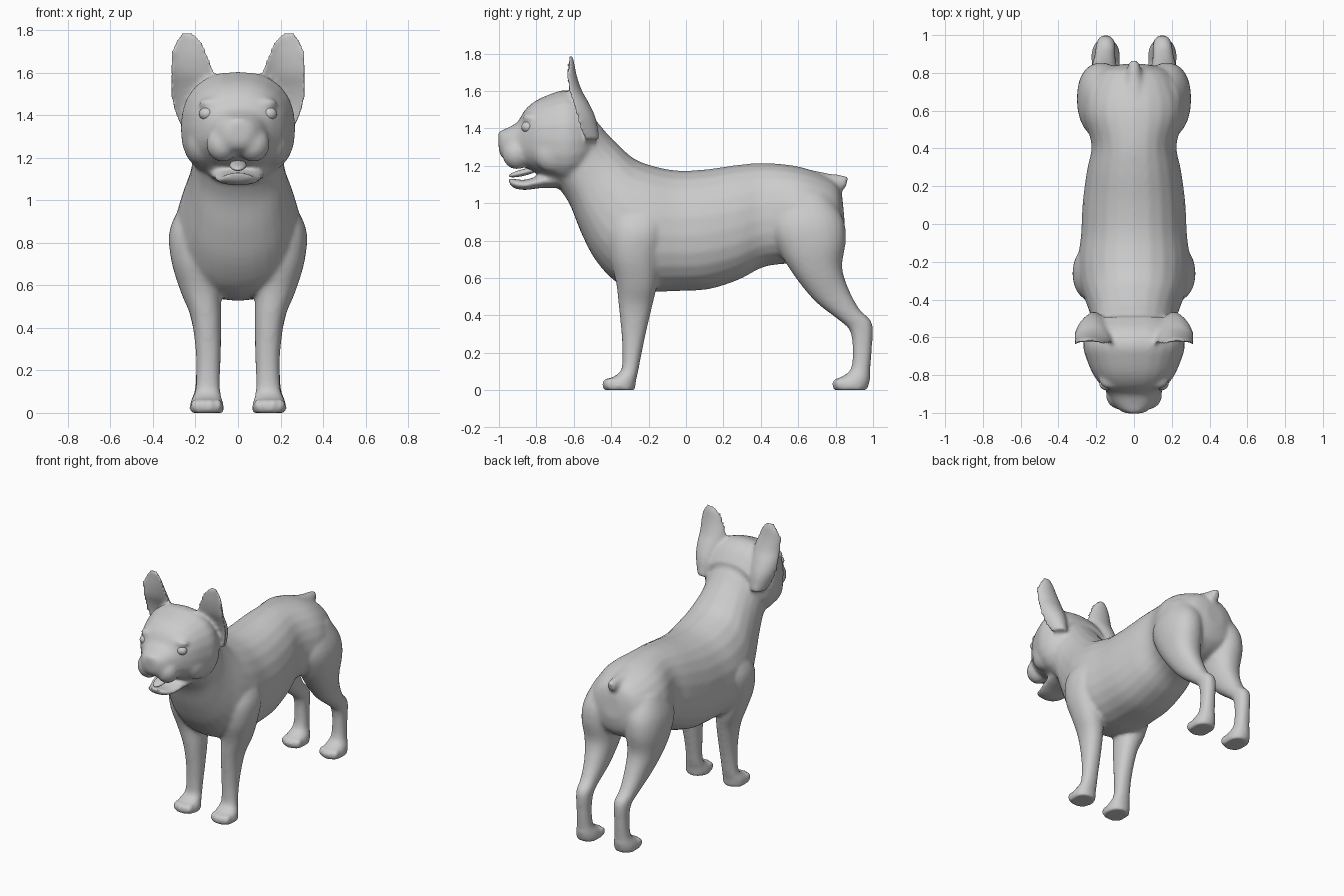
import bpy, bmesh, math
from mathutils import Vector, Matrix

coat = bpy.data.materials.new("grey_coat")
coat.diffuse_color = (0.6, 0.6, 0.6, 1)


def spline(rows, steps=4):
    """Catmull-Rom interpolation through rows of numbers."""
    out = []
    for i in range(len(rows) - 1):
        p = [rows[max(i - 1, 0)], rows[i], rows[i + 1], rows[min(i + 2, len(rows) - 1)]]
        for k in range(steps):
            t = k / steps
            out.append([0.5 * (2 * b + (c - a) * t + (2 * a - 5 * b + 4 * c - d) * t * t
                               + (3 * b - a - 3 * c + d) * t ** 3) for a, b, c, d in zip(*p)])
    return out + [list(rows[-1])]


def loft(bm, rows, side=1, power=2.0, bias=0.0, scoop=0.0, n=24):
    """Each row: first point (y, z), opposite point (y, z), centre x, half width."""
    rings = []
    for ya, za, yb, zb, cx, hw in spline(rows):
        ring = []
        for i in range(n):
            a = 2 * math.pi * i / n
            u = math.copysign(abs(math.cos(a)) ** (2 / power), math.cos(a))
            v = math.copysign(abs(math.sin(a)) ** (2 / power), math.sin(a))
            if v > 0:
                v *= 1 - scoop
            t = 0.5 + 0.5 * v - bias * (1 - v * v)
            ring.append(bm.verts.new((side * (cx + hw * u), yb + (ya - yb) * t, zb + (za - zb) * t)))
        rings.append(ring)
    for r, s in zip(rings, rings[1:]):
        for i in range(n):
            bm.faces.new((r[i], r[(i + 1) % n], s[(i + 1) % n], s[i]))
    bm.faces.new(rings[0])
    bm.faces.new(rings[-1])


def ball(bm, loc, size, tilt=0.0):
    m = Matrix.Translation(loc) @ Matrix.Rotation(tilt, 4, 'X') @ Matrix.Diagonal((*size, 1))
    bmesh.ops.create_uvsphere(bm, u_segments=20, v_segments=12, radius=1, matrix=m)


def finish(bm, name):
    bmesh.ops.recalc_face_normals(bm, faces=bm.faces)
    for f in bm.faces:
        f.smooth = True
    me = bpy.data.meshes.new(name)
    bm.to_mesh(me)
    bm.free()
    me.materials.append(coat)
    ob = bpy.data.objects.new(name, me)
    bpy.context.collection.objects.link(ob)
    return ob


body = bmesh.new()

# Torso and neck, rump to skull
loft(body, [
    (.835, 1.04, .85, .88, 0, .07), (.80, 1.11, .82, .77, 0, .18), (.70, 1.165, .72, .70, 0, .25),
    (.58, 1.20, .58, .68, 0, .27), (.42, 1.215, .42, .66, 0, .225), (.28, 1.205, .28, .59, 0, .25),
    (.10, 1.18, .12, .54, 0, .272), (-.05, 1.175, -.05, .53, 0, .28), (-.18, 1.20, -.20, .53, 0, .295),
    (-.28, 1.24, -.36, .57, 0, .285), (-.36, 1.31, -.48, .69, 0, .25), (-.42, 1.37, -.56, .84, 0, .225),
    (-.47, 1.43, -.62, .99, 0, .215), (-.52, 1.48, -.68, 1.08, 0, .21),
    (-.58, 1.52, -.72, 1.12, 0, .2)], power=2.2, bias=.04)

# Skull and muzzle
loft(body, [
    (-.49, 1.48, -.50, 1.20, 0, .19), (-.56, 1.57, -.56, 1.13, 0, .245), (-.64, 1.605, -.64, 1.10, 0, .27),
    (-.72, 1.585, -.72, 1.12, 0, .25), (-.80, 1.55, -.80, 1.16, 0, .215), (-.86, 1.50, -.86, 1.19, 0, .17),
    (-.90, 1.435, -.90, 1.21, 0, .135), (-.95, 1.405, -.95, 1.225, 0, .11),
    (-.99, 1.385, -.985, 1.245, 0, .075), (-1.005, 1.35, -1.0, 1.28, 0, .04)], power=2.4, bias=.03)

# Lower jaw
loft(body, [
    (-.68, 1.18, -.68, 1.08, 0, .14), (-.78, 1.15, -.78, 1.08, 0, .12), (-.86, 1.125, -.86, 1.07, 0, .10),
    (-.92, 1.13, -.92, 1.08, 0, .075), (-.95, 1.135, -.945, 1.105, 0, .045)])

# Stub tail
loft(body, [
    (.66, 1.18, .70, 1.02, 0, .09), (.76, 1.16, .76, 1.03, 0, .055), (.84, 1.15, .80, 1.045, 0, .038),
    (.87, 1.14, .85, 1.075, 0, .028)], n=16)

for s in (-1, 1):
    # Front leg, shoulder to paw
    loft(body, [
        (-.34, 1.02, -.14, 1.02, .17, .07), (-.41, .87, -.10, .87, .19, .13), (-.41, .72, -.13, .72, .19, .125),
        (-.375, .58, -.155, .56, .175, .095), (-.36, .45, -.18, .45, .15, .072),
        (-.345, .3, -.215, .3, .14, .06), (-.34, .18, -.24, .18, .14, .056),
        (-.35, .10, -.255, .10, .143, .06), (-.41, .06, -.265, .06, .147, .074),
        (-.445, .025, -.27, .02, .147, .082), (-.44, 0, -.27, 0, .147, .078)], s, 2.2)
    # Hind leg, hip to paw
    loft(body, [
        (.50, 1.04, .76, 1.05, .14, .10), (.45, .88, .84, .92, .165, .13), (.50, .74, .855, .80, .175, .125),
        (.58, .61, .835, .66, .17, .105), (.69, .475, .87, .54, .16, .078),
        (.81, .38, .93, .43, .155, .058), (.875, .32, .995, .36, .15, .052),
        (.89, .22, .995, .23, .15, .047), (.88, .11, .985, .11, .15, .053),
        (.82, .065, .985, .06, .15, .07), (.785, .025, .975, .02, .15, .078),
        (.79, 0, .97, 0, .15, .074)], s, 2.2)
    # Toes
    for y in (-.425, .805):
        for dx in (-.055, -.019, .019, .055):
            ball(body, (s * (.148 + dx), y + abs(dx) * .4, .033), (.021, .034, .034))
    # Cupped ear
    loft(body, [(cy - d, z, cy + d, z, cx, hw) for z, cx, hw, cy, d in (
        (1.34, .21, .06, -.57, .11), (1.45, .218, .092, -.60, .12), (1.53, .22, .1, -.62, .105),
        (1.60, .216, .104, -.64, .085), (1.68, .228, .09, -.645, .062),
        (1.745, .235, .066, -.64, .044), (1.79, .235, .03, -.635, .03))], s, 2.0, scoop=1.45)
    # Jowl, brow and cheek
    ball(body, (s * .072, -.905, 1.265), (.078, .078, .085))
    ball(body, (s * .12, -.83, 1.455), (.065, .045, .03))
    ball(body, (s * .17, -.70, 1.27), (.075, .12, .11))

# Nose pad
ball(body, (0, -.985, 1.365), (.045, .022, .026))

dog = finish(body, "body")
remesh = dog.modifiers.new("blend", 'REMESH')
remesh.mode = 'VOXEL'
remesh.voxel_size = 0.012
remesh.use_smooth_shade = True
soften = dog.modifiers.new("soften", 'SMOOTH')
soften.factor = 0.5
soften.iterations = 10

# Eyes
for s, side in ((-1, "right"), (1, "left")):
    bm = bmesh.new()
    ball(bm, (s * .145, -.846, 1.407), (.038, .034, .032))
    finish(bm, side + "_eye")

# Tongue
bm = bmesh.new()
ball(bm, (0, -.865, 1.165), (.04, .085, .018), math.radians(14))
finish(bm, "tongue")
